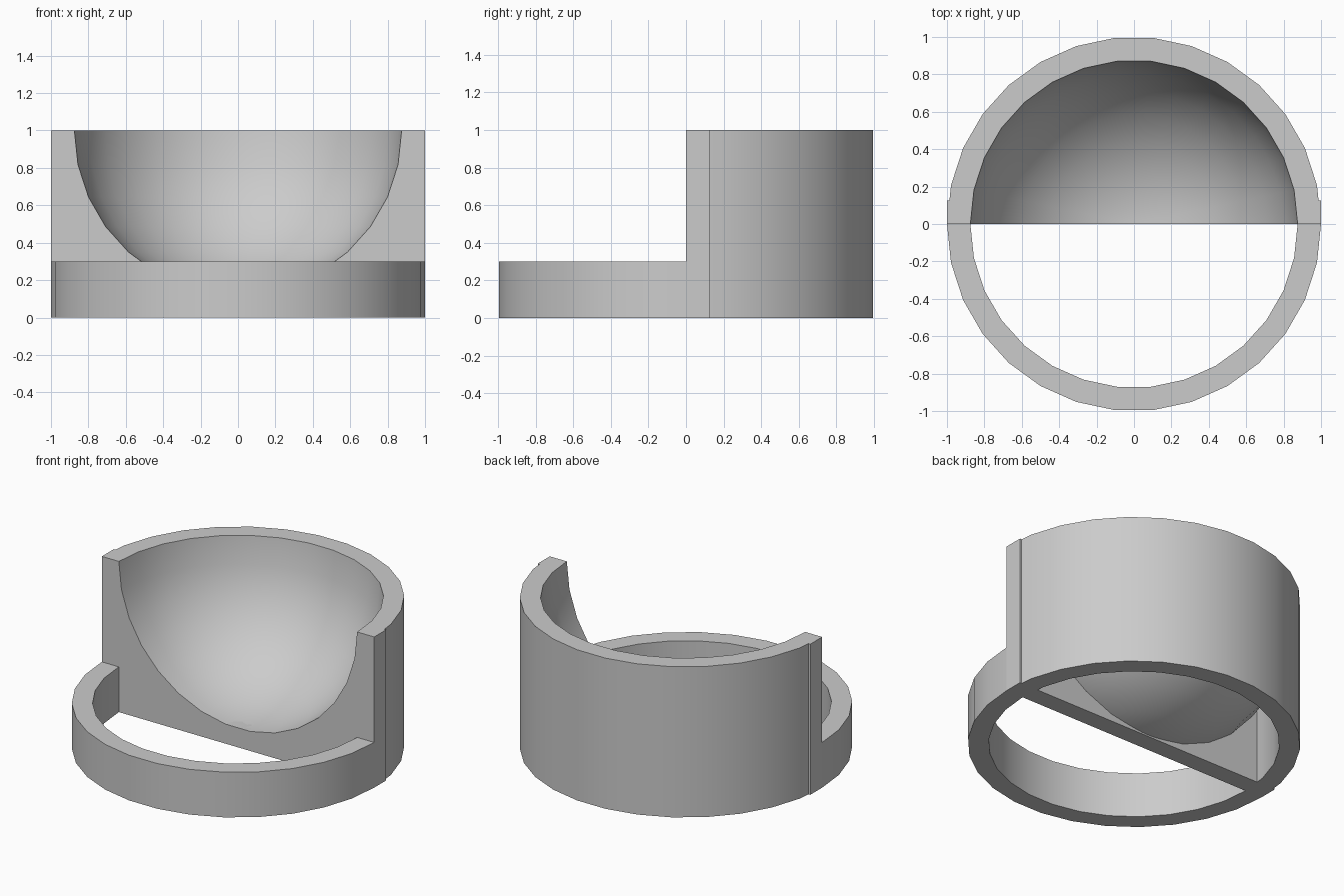
import bpy, bmesh
from math import cos, sin, radians

cube = bpy.data.objects.get("Cube")
if cube:
    bpy.data.objects.remove(cube)

STEP = 12                      # degrees per side of the thirty-sided round
OUTER, INNER = 1.0, 0.875      # radii
HEIGHT, LOW = 1.0, 0.3         # tall back and low front
THICK = OUTER - INNER          # plate thickness

grey = bpy.data.materials.new("plain_grey")
grey.use_nodes = True
colour = (0.6, 0.6, 0.6, 1)
grey.diffuse_color = colour
grey.node_tree.nodes["Principled BSDF"].inputs["Base Color"].default_value = colour


def finish(name, bm):
    bmesh.ops.remove_doubles(bm, verts=bm.verts, dist=1e-5)
    bmesh.ops.recalc_face_normals(bm, faces=bm.faces)
    mesh = bpy.data.meshes.new(name)
    bm.to_mesh(mesh)
    bm.free()
    mesh.materials.append(grey)
    obj = bpy.data.objects.new(name, mesh)
    bpy.context.collection.objects.link(obj)
    bpy.ops.object.select_all(action="DESELECT")
    obj.select_set(True)
    bpy.context.view_layer.objects.active = obj
    bpy.ops.object.shade_smooth_by_angle(angle=radians(30))
    return obj


def half_turn(name, profile, start):
    """Revolve a closed (radius, height) profile through half a circle."""
    bm = bmesh.new()
    rows = []
    for k in range(180 // STEP + 1):
        a = radians(start + k * STEP)
        rows.append([bm.verts.new((r * cos(a), r * sin(a), z)) for r, z in profile])
    n = len(profile)
    for a, b in zip(rows, rows[1:]):
        for i in range(n):
            j = (i + 1) % n
            on_axis = [profile[i][0] < 1e-6, profile[j][0] < 1e-6]
            if all(on_axis):
                continue
            if on_axis[0]:
                bm.faces.new((a[i], a[j], b[j]))
            elif on_axis[1]:
                bm.faces.new((a[i], a[j], b[i]))
            else:
                bm.faces.new((a[i], a[j], b[j], b[i]))
    return finish(name, bm)


def arc(radius):
    """Quarter profile of the bowl, from the rim to its small flat bottom."""
    return [(radius * cos(radians(t)), HEIGHT - radius * sin(radians(t)))
            for t in range(0, 90, STEP)]


inside, outside = arc(INNER), arc(OUTER)

# Tall back wall and bowl shell in one section
under = [p for p in reversed(outside) if p[0] < INNER]
(r1, z1), (r2, z2) = under[-1], outside[len(outside) - len(under) - 1]
meet = z1 + (z2 - z1) * (INNER - r1) / (r2 - r1)
section = [(OUTER, 0), (OUTER, HEIGHT)] + inside + [(0, inside[-1][1]), (0, outside[-1][1])]
section += under + [(INNER, meet), (INNER, 0)]
half_turn("back_wall_with_bowl", section, 0)

# Low front ring
half_turn("front_ring", [(OUTER, 0), (OUTER, LOW), (INNER, LOW), (INNER, 0)], 180)

# Upright plate with the bowl opening cut into it
outline = [(-x, z) for x, z in inside] + list(reversed(inside))
outline += [(OUTER, HEIGHT), (OUTER, 0), (-OUTER, 0), (-OUTER, HEIGHT)]
bm = bmesh.new()
front = [bm.verts.new((x, 0, z)) for x, z in outline]
back = [bm.verts.new((x, THICK, z)) for x, z in outline]
bm.faces.new(front)
bm.faces.new(back)
for i in range(len(outline)):
    j = (i + 1) % len(outline)
    bm.faces.new((front[i], front[j], back[j], back[i]))
finish("upright_plate", bm)
